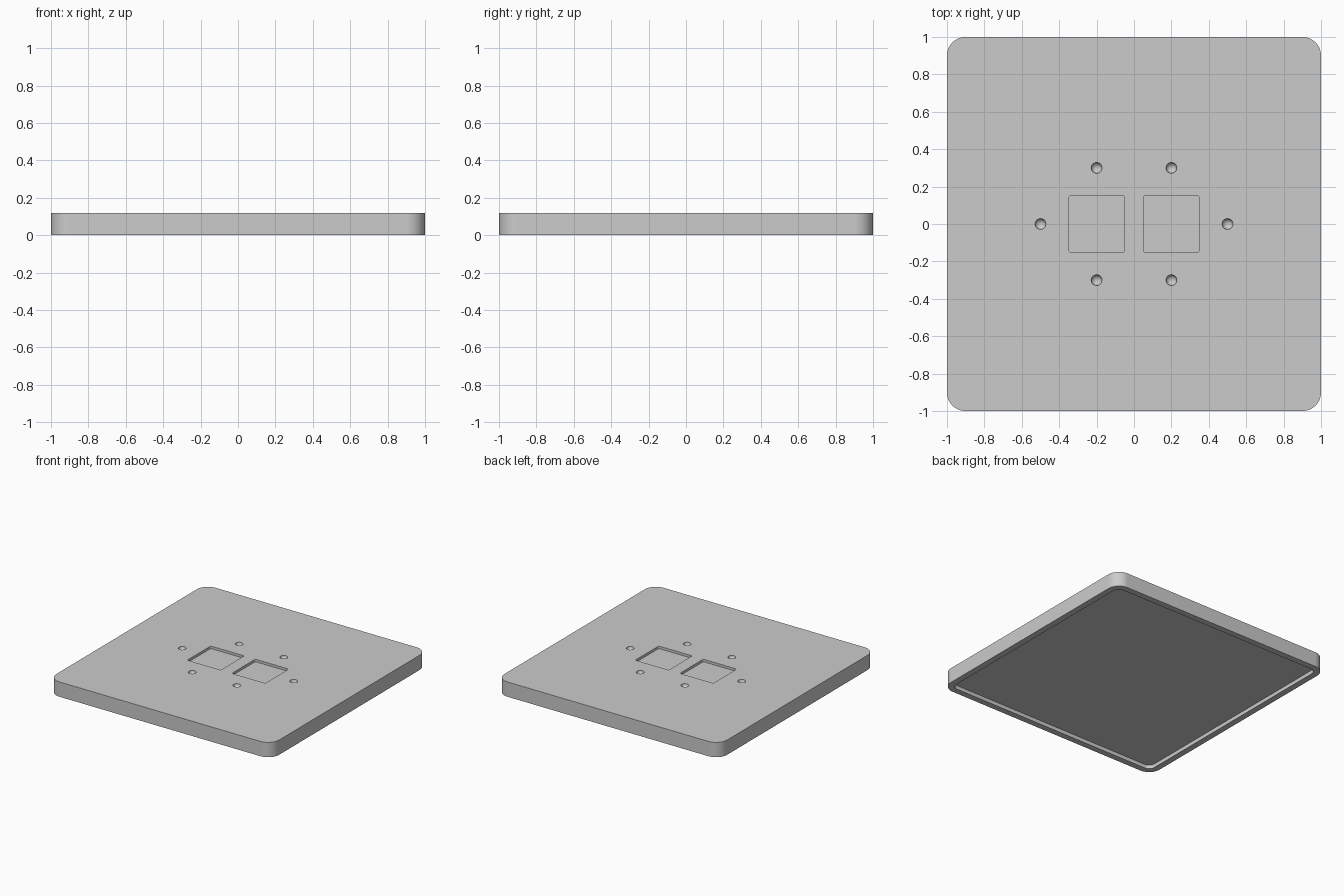
import bpy
import bmesh
from math import cos, sin, pi
from mathutils import Matrix

cube = bpy.data.objects.get("Cube")
if cube:
    bpy.data.objects.remove(cube, do_unlink=True)

grey = bpy.data.materials.new("grey")
grey.use_nodes = True
colour = (0.6, 0.6, 0.6, 1)
grey.diffuse_color = colour
grey.node_tree.nodes["Principled BSDF"].inputs["Base Color"].default_value = colour

HEIGHT = 0.12


def add_object(name, bm):
    bmesh.ops.recalc_face_normals(bm, faces=bm.faces)
    mesh = bpy.data.meshes.new(name)
    bm.to_mesh(mesh)
    bm.free()
    mesh.materials.append(grey)
    obj = bpy.data.objects.new(name, mesh)
    bpy.context.collection.objects.link(obj)
    return obj


def rounded_slab(name, half, radius, z0, z1, x=0, segments=16):
    """Square slab with rounded upright edges."""
    bm = bmesh.new()
    inner = half - radius
    verts = []
    for corner, (sx, sy) in enumerate([(1, 1), (-1, 1), (-1, -1), (1, -1)]):
        for i in range(segments + 1):
            a = (corner + i / segments) * pi / 2
            verts.append(bm.verts.new((x + sx * inner + radius * cos(a),
                                       sy * inner + radius * sin(a), z0)))
    base = bm.faces.new(verts)
    top = bmesh.ops.extrude_face_region(bm, geom=[base])["geom"]
    bmesh.ops.translate(bm, vec=(0, 0, z1 - z0),
                        verts=[v for v in top if isinstance(v, bmesh.types.BMVert)])
    return add_object(name, bm)


def dimple_cutter(x, y):
    bm = bmesh.new()
    bmesh.ops.create_uvsphere(bm, u_segments=32, v_segments=17, radius=0.029,
                              matrix=Matrix.Translation((x, y, HEIGHT)))
    return add_object("dimple_cutter", bm)


# Main plate
plate = rounded_slab("plate", 1, 0.1, 0, HEIGHT)

# Underside recess, two square pockets and six round dimples
cutters = [rounded_slab("underside_cutter", 0.95, 0.05, -0.05, 0.03)]
for side in (-1, 1):
    cutters.append(rounded_slab("pocket_cutter", 0.15, 0.01, HEIGHT - 0.02,
                                HEIGHT + 0.05, x=0.2 * side, segments=6))
    cutters.append(dimple_cutter(0.5 * side, 0))
    for end in (-1, 1):
        cutters.append(dimple_cutter(0.2 * side, 0.3 * end))

bpy.ops.object.select_all(action='DESELECT')
bpy.context.view_layer.objects.active = plate
plate.select_set(True)
for cutter in cutters:
    cutter.hide_render = True
    cut = plate.modifiers.new("cut", 'BOOLEAN')
    cut.operation = 'DIFFERENCE'
    cut.solver = 'EXACT'
    cut.object = cutter
    bpy.ops.object.modifier_apply(modifier=cut.name)
    bpy.data.objects.remove(cutter, do_unlink=True)

bpy.ops.object.shade_smooth_by_angle()
